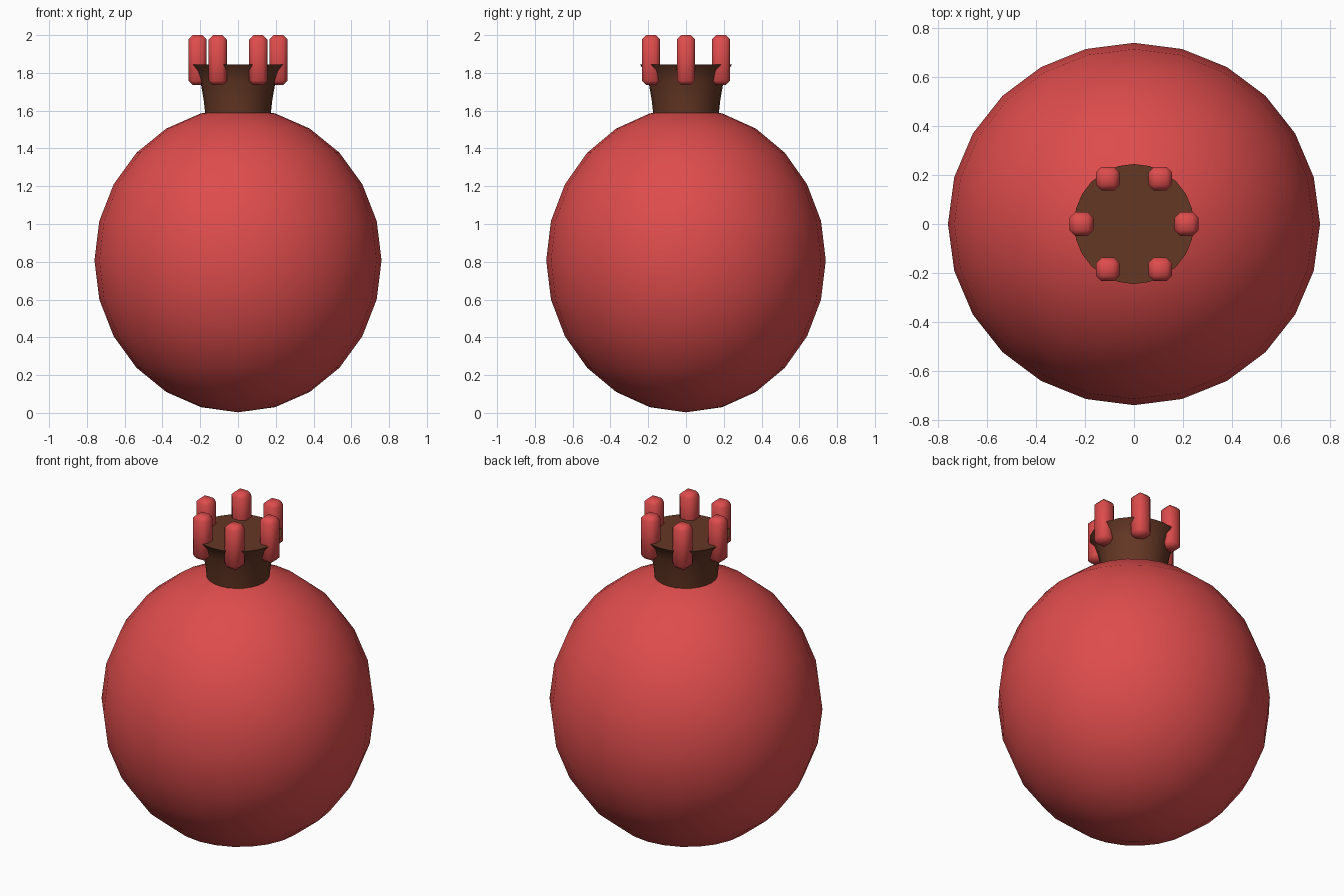
import bpy, bmesh, math
from mathutils import Matrix

if "Cube" in bpy.data.objects:
    bpy.data.objects.remove(bpy.data.objects["Cube"])


def material(name, rgb):
    m = bpy.data.materials.new(name)
    m.diffuse_color = (*rgb, 1)
    m.use_nodes = True
    m.node_tree.nodes["Principled BSDF"].inputs["Base Color"].default_value = m.diffuse_color
    return m


red = material("fruit red", (0.73, 0.072, 0.072))
brown = material("calyx brown", (0.127, 0.038, 0.018))


def finish(bm, name, mat, angle=None):
    bmesh.ops.recalc_face_normals(bm, faces=bm.faces)
    for f in bm.faces:
        f.smooth = True
    if angle:
        for e in bm.edges:
            if len(e.link_faces) == 2 and e.calc_face_angle() > math.radians(angle):
                e.smooth = False
    me = bpy.data.meshes.new(name)
    bm.to_mesh(me)
    bm.free()
    me.materials.append(mat)
    ob = bpy.data.objects.new(name, me)
    bpy.context.collection.objects.link(ob)
    return ob


# Round fruit body, slightly taller than wide
bm = bmesh.new()
bmesh.ops.create_uvsphere(bm, u_segments=24, v_segments=12, radius=1,
                          matrix=Matrix.Translation((0, 0, 0.808)) @ Matrix.Diagonal((0.76, 0.74, 0.805, 1)))
finish(bm, "fruit_body", red)

# Flared calyx cup with a flat top
bm = bmesh.new()
N = 24
rings = []
for r, z in [(0.173, 1.58), (0.182, 1.66), (0.199, 1.755), (0.217, 1.81), (0.245, 1.845)]:
    rings.append([bm.verts.new((r * math.cos(2 * math.pi * i / N), r * math.sin(2 * math.pi * i / N), z))
                  for i in range(N)])
for a, b in zip(rings, rings[1:]):
    for i in range(N):
        j = (i + 1) % N
        bm.faces.new((a[i], a[j], b[j], b[i]))
bm.faces.new(rings[-1])
bm.faces.new(rings[0][::-1])
finish(bm, "calyx_cup", brown, 50)

# Six chamfered prongs standing round the rim
for k in range(6):
    a = math.radians(60 * k)
    bm = bmesh.new()
    bmesh.ops.create_cube(bm, size=1, matrix=Matrix.Translation((0.214 * math.cos(a), 0.214 * math.sin(a), 1.868))
                          @ Matrix.Diagonal((0.097, 0.097, 0.264, 1)))
    bmesh.ops.bevel(bm, geom=bm.edges[:], offset=0.023, segments=1, affect='EDGES')
    finish(bm, f"crown_prong_{k + 1}", red)
